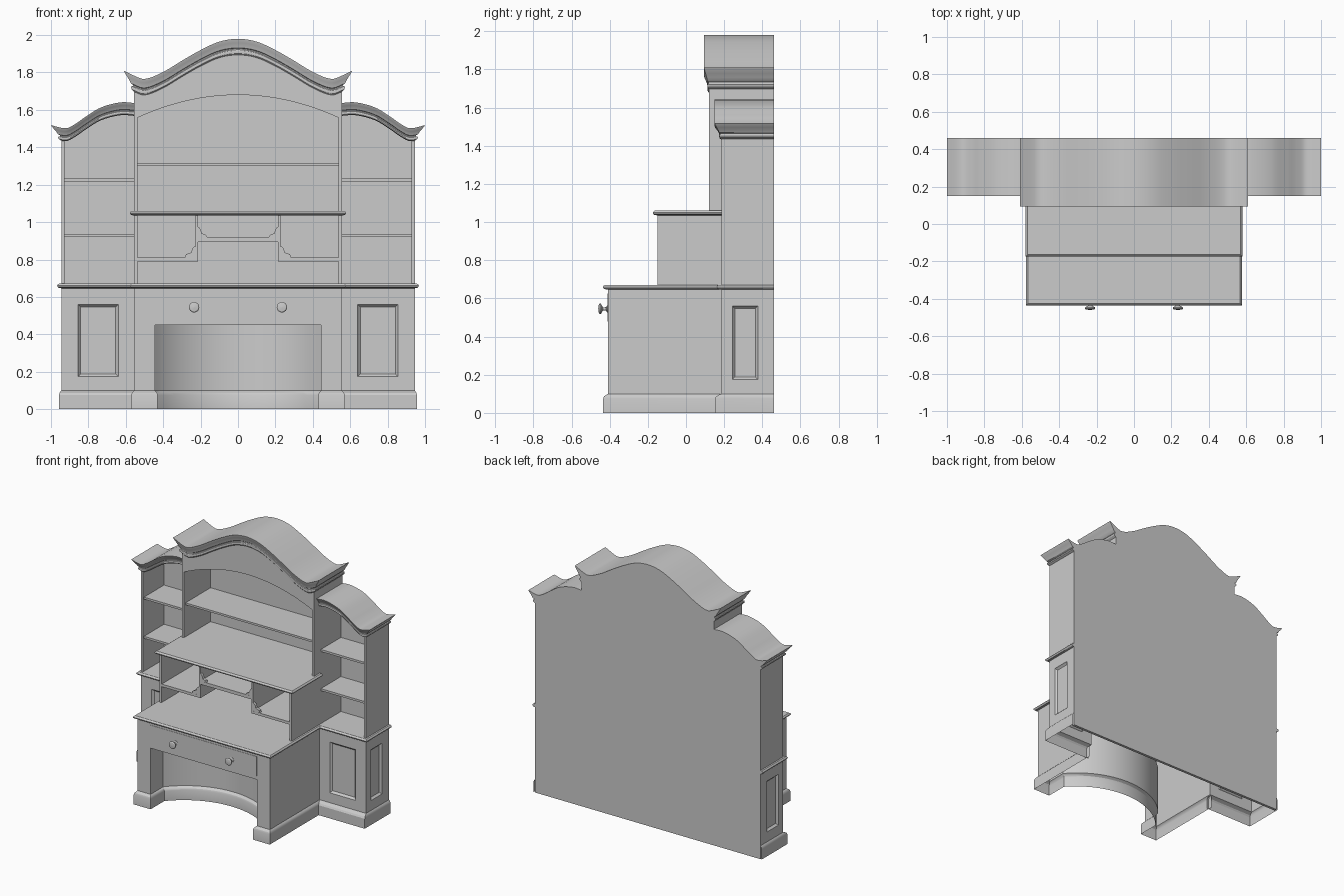
import bpy, bmesh, math
from mathutils import Vector

if "Cube" in bpy.data.objects:
    bpy.data.objects.remove(bpy.data.objects["Cube"])

BACK = 0.46


def make(name, verts, faces, mirror=False, fix=True):
    bm = bmesh.new()
    vs = [bm.verts.new(v) for v in verts]
    for f in faces:
        bm.faces.new([vs[i] for i in f])
    if fix:
        bmesh.ops.recalc_face_normals(bm, faces=bm.faces)
    me = bpy.data.meshes.new(name)
    bm.to_mesh(me)
    bm.free()
    ob = bpy.data.objects.new(name, me)
    bpy.context.collection.objects.link(ob)
    if mirror:
        m = ob.modifiers.new("mirror", 'MIRROR')
        m.use_mirror_merge = False
    return ob


def plate(name, pts, y0, y1, mirror=False):
    """x-z outline extruded along y"""
    n = len(pts)
    v = [(x, y, z) for y in (y0, y1) for x, z in pts]
    f = [range(n), range(n, 2 * n)]
    f += [(i, (i + 1) % n, n + (i + 1) % n, n + i) for i in range(n)]
    return make(name, v, f, mirror)


def box(name, x0, x1, y0, y1, z0, z1, mirror=False):
    return plate(name, [(x0, z0), (x1, z0), (x1, z1), (x0, z1)], y0, y1, mirror)


def spread(a, b, n):
    return [a + (b - a) * i / n for i in range(n + 1)]


def strip(name, a, b, low, high, y0, y1, mirror=False):
    """upright board between two height curves"""
    xs = spread(a, b, 32)
    pts = [(x, low(x)) for x in xs] + [(x, high(x)) for x in reversed(xs)]
    return plate(name, pts, y0, y1, mirror)


def hermite(pts):
    """smooth height curve through points, symmetric in x"""
    n = len(pts)

    def slope(i):
        a, b = pts[max(i - 1, 0)], pts[min(i + 1, n - 1)]
        return 0 if pts[i][0] == 0 else (b[1] - a[1]) / (b[0] - a[0])

    def f(x):
        x = abs(x)
        i = max([k for k in range(n - 1) if pts[k][0] <= x] or [0])
        (xa, za), (xb, zb) = pts[i], pts[i + 1]
        h = xb - xa
        t = (x - xa) / h
        return ((2*t**3 - 3*t*t + 1) * za + (t**3 - 2*t*t + t) * h * slope(i)
                + (3*t*t - 2*t**3) * zb + (t**3 - t*t) * h * slope(i + 1))
    return f


def offset(path, d, sx=1.0, sy=1.0):
    """mitred offset of an open plan path to its left side"""
    out = []
    for i, p in enumerate(path):
        ns = []
        for a, b in ((i - 1, i), (i, i + 1)):
            if a >= 0 and b < len(path):
                e = Vector(path[b]) - Vector(path[a])
                ns.append(Vector((-e.y, e.x)).normalized())
        m = (ns[0] + ns[-1]).normalized()
        m *= d / m.dot(ns[0])
        out.append((p[0] + m.x * sx, p[1] + m.y * sy))
    return out


def loft(name, path, levels, mirror=False, cap=False, sx=1.0, sy=1.0):
    """moulding (offset, z) run along a plan path"""
    n = len(path)
    v = [(x, y, z) for o, z in levels for x, y in offset(path, o, sx, sy)]
    f = [(k*n + i, (k+1)*n + i, (k+1)*n + i + 1, k*n + i + 1)
         for k in range(len(levels) - 1) for i in range(n - 1)]
    if cap:
        k = len(levels) - 1
        f += [range(n), range(k*n, k*n + n)]
        f.append([j*n for j in range(k + 1)] + [j*n + n - 1 for j in range(k, -1, -1)])
    return make(name, v, f, mirror, fix=cap)


def panel_wall(name, rect, inner, put):
    """wall with a sunken bevelled panel, put(a, z, depth) -> point"""
    def ring(r, g, d):
        a0, a1, z0, z1 = r[0] + g, r[1] - g, r[2] + g, r[3] - g
        return [put(a, z, d) for a, z in ((a0, z0), (a1, z0), (a1, z1), (a0, z1))]
    rings = [ring(rect, 0, 0), ring(inner, 0, 0), ring(inner, .004, .006),
             ring(inner, .014, .015)]
    f = [(4*k + i, 4*k + (i+1) % 4, 4*k + 4 + (i+1) % 4, 4*k + 4 + i)
         for k in range(3) for i in range(4)]
    make(name, sum(rings, []), f + [(12, 13, 14, 15)], True, fix=False)


def cornice(name, xa, xb, left, f, yf, scale, ysc, mirror=False):
    """shaped crown moulding following height curve f"""
    prof = [(.055, 0), (.051, .008), (.038, .022), (.025, .036), (.018, .048),
            (.006, .052), (.006, .058), (.014, .062), (.017, .07), (.014, .079), (0, .086)]
    n, v, fs = 49, [], []
    for o, d in prof:
        xs = spread(xa - o * left, xb + o, n - 1)
        for back in (0, 1):
            v += [(x, BACK if back else yf - o * ysc, f(x) - d * scale) for x in xs]
    R = lambda k, b, i: (2*k + b) * n + i
    K = len(prof) - 1
    for k in range(K):
        for b in (0, 1):
            fs += [(R(k, b, i), R(k, b, i+1), R(k+1, b, i+1), R(k+1, b, i)) for i in range(n-1)]
        fs += [(R(k, 0, i), R(k, 1, i), R(k+1, 1, i), R(k+1, 0, i)) for i in (0, n-1)]
    for k in (0, K):
        fs += [(R(k, 0, i), R(k, 0, i+1), R(k, 1, i+1), R(k, 1, i)) for i in range(n-1)]
    return make(name, v, fs, mirror)


# crest curves
crest = hermite([(0, 1.98), (.1, 1.965), (.2, 1.92), (.3, 1.863), (.4, 1.803),
                 (.5, 1.765), (.555, 1.783), (.615, 1.812)])
side_crest = hermite([(.5, 1.63), (.555, 1.637), (.63, 1.64), (.735, 1.612), (.82, 1.56),
                      (.87, 1.525), (.92, 1.502), (1.005, 1.52)])
cornice("centre_cornice", -.555, .555, 1, crest, .12, 1, .46)
cornice("side_cornice", .55, .945, 0, side_crest, .185, .8, .64, True)

# back boards
strip("centre_back", -.555, .555, lambda x: 0, lambda x: crest(x) - .03, .44, BACK)
strip("side_back", .555, .945, lambda x: 0, lambda x: side_crest(x) - .03, .44, BACK, True)

# desk base with curved kneehole
half = math.radians(50)
r = .445 / math.sin(half)
arc = [(r * math.sin(a), -.26 + r * (math.cos(a) - math.cos(half)))
       for a in spread(half, -half, 32)]
knee = [(.445, -.41)] + arc + [(-.445, -.41)]
desk = [(.555, .185), (.555, -.41)]
desk_end = [(-x, y) for x, y in reversed(desk)]
plinth = [(0.024, 0), (.024, .075), (.019, .087), (.008, .095), (0, .1)]
loft("desk_base", desk + knee + desk_end, plinth + [(0, .45)], sx=.65)
loft("desk_apron", desk + desk_end, [(0, .45), (0, .65)])
make("kneehole_ceiling", [(x, y, .45) for x, y in knee], [range(len(knee))])

# drawer front and turned knobs
box("drawer_front", -.445, .445, -.412, -.40, .478, .625)
kp = [(.018, -.405), (.018, -.414), (.009, -.419), (.008, -.434), (.016, -.44),
      (.027, -.446), (.028, -.452), (.022, -.457), (.001, -.46)]
S = 24
kv = [(.235 + q * math.cos(2*math.pi*i/S), y, .545 + q * math.sin(2*math.pi*i/S))
      for q, y in kp for i in range(S)]
kf = [(k*S + i, k*S + (i+1) % S, (k+1)*S + (i+1) % S, (k+1)*S + i)
      for k in range(len(kp) - 1) for i in range(S)]
kf += [range(S), range((len(kp) - 1) * S, len(kp) * S)]
make("drawer_knob", kv, kf, True)

# lower side cabinets
cab = [(.945, BACK), (.945, .185), (.555, .185)]
loft("cabinet_plinth", cab, plinth, True, sx=.5, sy=1.4)
panel_wall("cabinet_front", (.555, .945, .1, .65), (.64, .855, .175, .56),
           lambda a, z, d: (a, .185 + d, z))
panel_wall("cabinet_side", (.185, BACK, .1, .65), (.243, .377, .175, .56),
           lambda a, z, d: (.945 - d, a, z))

# worktop and hutch top with rounded edges
edge = lambda z: [(0, z), (.016, z + .003), (.022, z + .008), (.024, z + .014),
                  (.021, z + .02), (.014, z + .025)]
plan = cab + [(.555, -.41)]
loft("worktop", plan + [(-x, y) for x, y in reversed(plan)], edge(.646),
     cap=True, sx=.9, sy=1.05)
top = [(.555, .185), (.555, -.15), (-.555, -.15), (-.555, .185)]
loft("hutch_top", top, edge(1.035), cap=True)
box("hutch_top_rear", -.555, .555, .185, BACK, 1.037, 1.06)

# hutch carcass, pigeonholes and brackets
box("hutch_side", .538, .555, -.15, BACK, .668, 1.04, True)
box("hutch_divider", .214, .226, -.145, .45, .79, 1.04, True)
box("hutch_side_shelf", .214, .54, -.145, .45, .79, .81, True)
box("hutch_centre_shelf", -.22, .22, -.145, .45, .895, .92)
plate("centre_bracket", [(.216, .918), (.165, .918), (.172, .932), (.194, .94), (.198, .957),
                         (.206, .97), (.216, .975)], -.144, -.124, True)
plate("side_bracket", [(.224, .808), (.285, .808), (.278, .828), (.25, .838), (.245, .857),
                       (.235, .868), (.224, .872)], -.144, -.124, True)

# upper centre bookcase with arched header
box("centre_upright", .538, .555, .12, BACK, 1.055, 1.72, True)
box("centre_shelf", -.54, .54, .14, .45, 1.302, 1.317)
strip("arched_header", -.54, .54, lambda x: 1.557 + .123 * (1 - (x / .54) ** 2),
      lambda x: crest(x) - .06, .121, .14)

# upper side bookcases
box("side_upright", .928, .945, .185, BACK, .668, 1.46, True)
box("side_inner_upright", .538, .555, .185, BACK, 1.0, 1.6, True)
for z in (.92, 1.217):
    box("side_shelf", .55, .93, .2, .45, z, z + .016, True)

# shading
for ob in bpy.context.collection.objects:
    ob.select_set(True)
    bpy.context.view_layer.objects.active = ob
bpy.ops.object.shade_smooth_by_angle(angle=math.radians(30))
